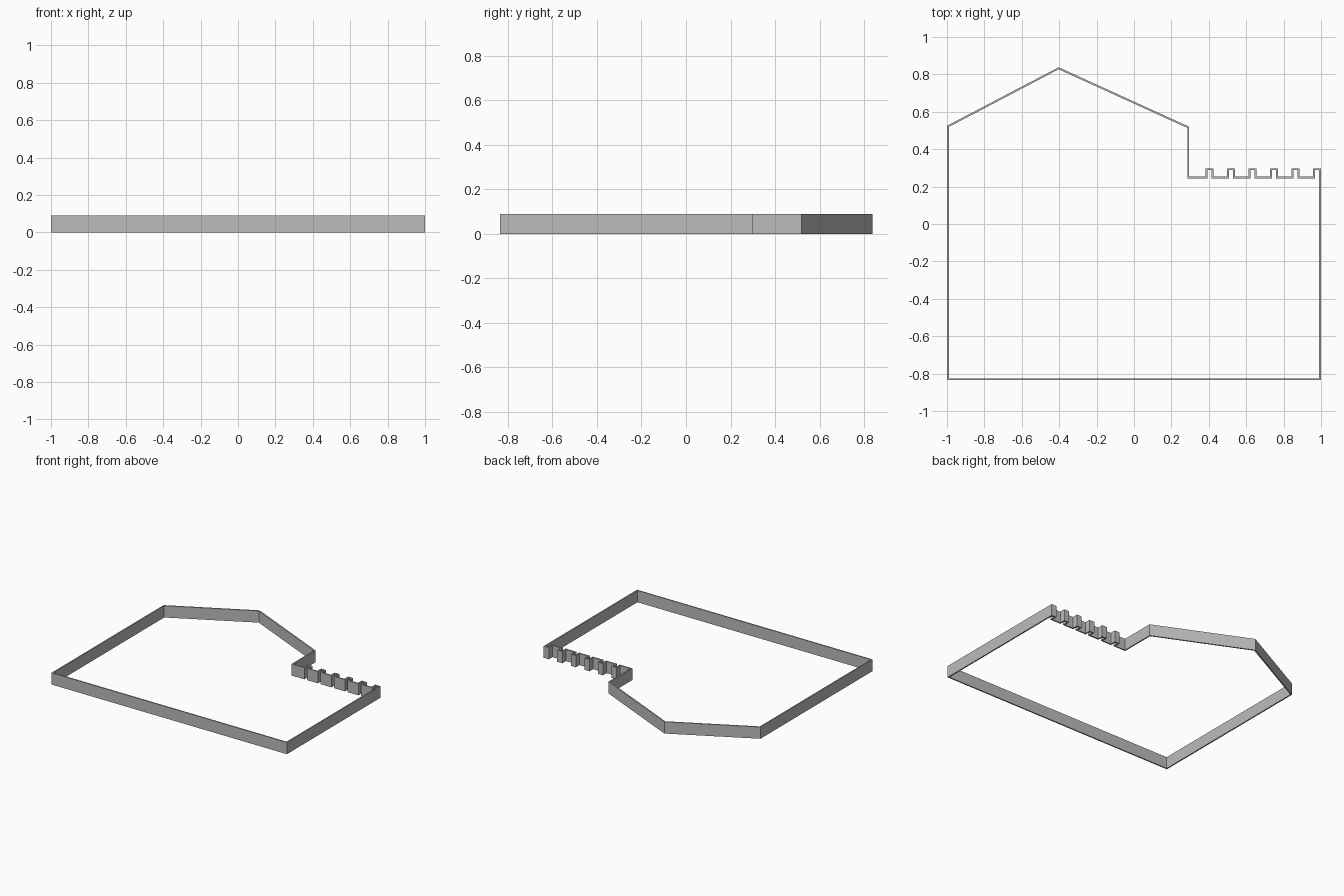
import bpy
import bmesh
from mathutils import Vector

cube = bpy.data.objects.get("Cube")
if cube:
    bpy.data.objects.remove(cube, do_unlink=True)

HEIGHT = 0.09
THICKNESS = 0.01

grey = bpy.data.materials.new("wall grey")
grey.use_nodes = True
colour = (0.5, 0.5, 0.5, 1)
grey.diffuse_color = colour
grey.node_tree.nodes["Principled BSDF"].inputs["Base Color"].default_value = colour

# Outer outline, counter-clockwise from the front corner
outline = [(-1, -0.835), (1, -0.835), (1, 0.298)]

# Stepped edge: six small projecting bays, the last one flush with the side wall
BAY_WIDTH, PITCH, BASE_Y, BAY_Y = 0.043, 0.115, 0.254, 0.298
for i in range(6):
    right = 1 - i * PITCH
    left = right - BAY_WIDTH
    if i:
        outline += [(right, BASE_Y), (right, BAY_Y)]
    outline += [(left, BAY_Y), (left, BASE_Y)]

# Recess corner and the pointed back
outline += [(0.288, BASE_Y), (0.295, BASE_Y), (0.295, 0.52), (-0.403, 0.838), (-1, 0.525)]
outline.remove((0.288, BASE_Y))


def inset(points, distance):
    """Mitred inward offset of a counter-clockwise outline."""
    result = []
    for i, p in enumerate(points):
        before = (p - points[i - 1]).normalized()
        after = (points[(i + 1) % len(points)] - p).normalized()
        n1 = Vector((-before.y, before.x))
        n2 = Vector((-after.y, after.x))
        result.append(p + (n1 + n2) * distance / (1 + n1.dot(n2)))
    return result


# Continuous wall with an open middle
outer = [Vector(p) for p in outline]
inner = inset(outer, THICKNESS)
bm = bmesh.new()
rings = [[bm.verts.new((p.x, p.y, z)) for p in ring]
         for ring, z in ((outer, 0), (outer, HEIGHT), (inner, HEIGHT), (inner, 0))]
for k, ring in enumerate(rings):
    following = rings[(k + 1) % len(rings)]
    for i in range(len(ring)):
        j = (i + 1) % len(ring)
        bm.faces.new((ring[i], ring[j], following[j], following[i]))
bmesh.ops.recalc_face_normals(bm, faces=bm.faces)

mesh = bpy.data.meshes.new("perimeter_wall")
bm.to_mesh(mesh)
bm.free()
mesh.materials.append(grey)
wall = bpy.data.objects.new("perimeter_wall", mesh)
bpy.context.collection.objects.link(wall)
